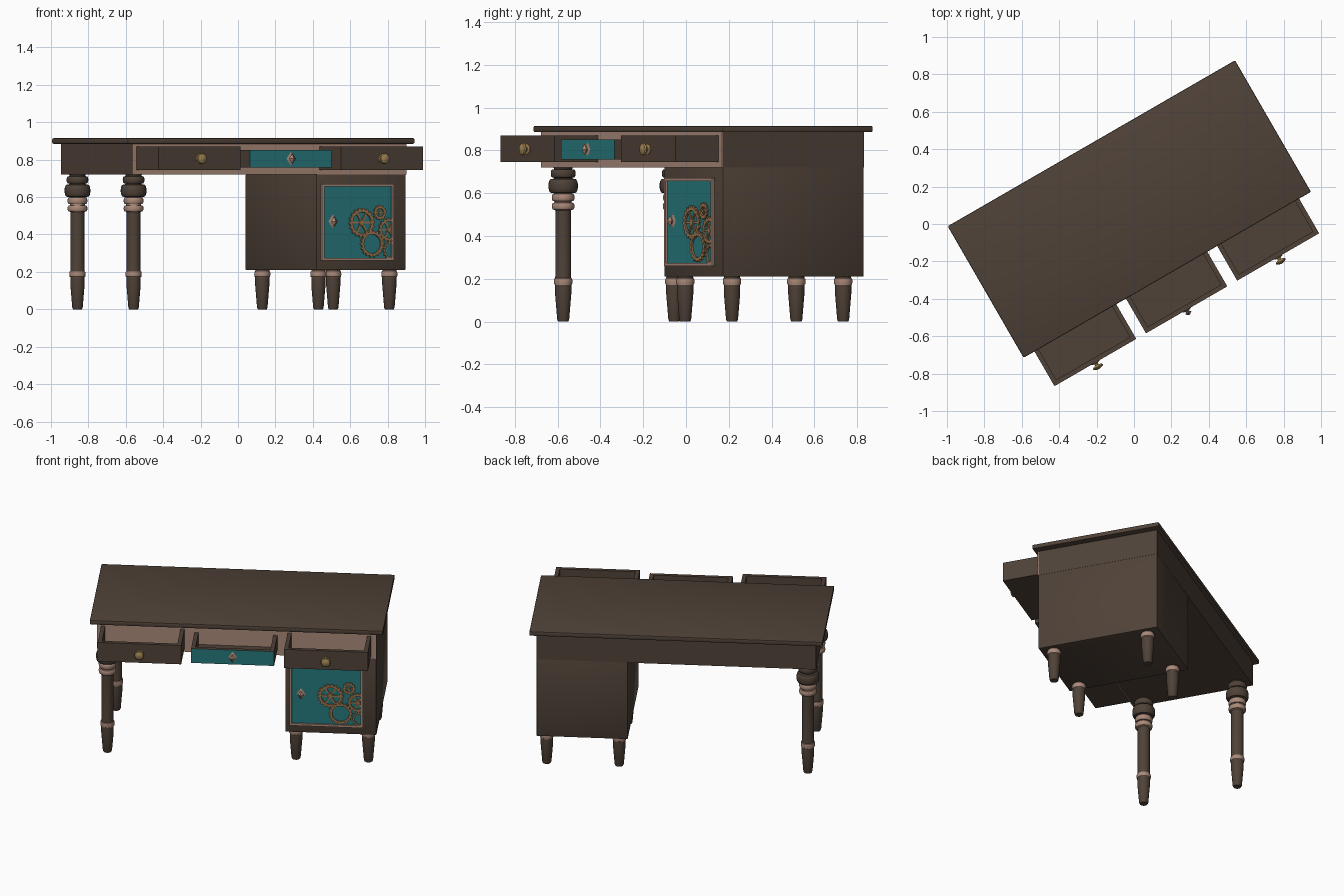
import bpy, bmesh, math
from mathutils import Matrix, Vector

if "Cube" in bpy.data.objects:
    bpy.data.objects.remove(bpy.data.objects["Cube"])

# The whole desk stands turned 30 degrees about z
WORLD = Matrix.Translation((-0.025, 0.08, 0)) @ Matrix.Rotation(math.radians(30), 4, 'Z')


def material(name, rgb):
    m = bpy.data.materials.new(name)
    m.diffuse_color = (*rgb, 1)
    m.use_nodes = True
    m.node_tree.nodes["Principled BSDF"].inputs["Base Color"].default_value = m.diffuse_color
    return m


WOOD = material("dark brown wood", (0.078, 0.054, 0.039))
TEAL = material("teal paint", (0.02, 0.19, 0.205))
TRIM = material("rosy copper trim", (0.40, 0.25, 0.19))
BRONZE = material("bronze gears", (0.32, 0.17, 0.075))
GOLD = material("old gold", (0.36, 0.23, 0.09))


def finish(name, bm, mats, angle=35):
    bmesh.ops.recalc_face_normals(bm, faces=bm.faces[:])
    bm.transform(WORLD)
    me = bpy.data.meshes.new(name)
    bm.to_mesh(me)
    bm.free()
    for m in mats:
        me.materials.append(m)
    me.shade_smooth()
    me.set_sharp_from_angle(angle=math.radians(angle))
    ob = bpy.data.objects.new(name, me)
    bpy.context.collection.objects.link(ob)
    return ob


def add_box(bm, x0, x1, y0, y1, z0, z1):
    mat = Matrix.Translation(((x0 + x1) / 2, (y0 + y1) / 2, (z0 + z1) / 2)) \
        @ Matrix.Diagonal((x1 - x0, y1 - y0, z1 - z0, 1))
    bmesh.ops.create_cube(bm, size=1, matrix=mat)


def box(name, dims, mat, bevel=0.0):
    bm = bmesh.new()
    add_box(bm, *dims)
    if bevel:
        bmesh.ops.bevel(bm, geom=bm.edges[:], offset=bevel, segments=2, affect='EDGES', profile=0.5)
    return finish(name, bm, [mat])


def lathe(name, profile, place, mats, bands=(), sides=24):
    """Turn (radius, height) points about z; faces within the bands get the second colour."""
    bm = bmesh.new()
    rings = [[bm.verts.new((r * math.cos(2 * math.pi * i / sides), r * math.sin(2 * math.pi * i / sides), h))
              for i in range(sides)] for r, h in profile]
    for a, b in zip(rings, rings[1:]):
        for i in range(sides):
            j = (i + 1) % sides
            f = bm.faces.new((a[i], a[j], b[j], b[i]))
            h = f.calc_center_median().z
            f.material_index = int(any(lo < h < hi for lo, hi in bands))
    bm.faces.new(rings[0])
    bm.faces.new(rings[-1])
    bm.transform(place)
    return finish(name, bm, mats, 40)


def bulb(z0, z1, r_neck, r, n=8):
    return [(r_neck + (r - r_neck) * math.sqrt(max(0, math.sin(math.pi * i / n))), z0 + (z1 - z0) * (1 - math.cos(math.pi * i / n)) / 2)
            for i in range(n + 1)]


# Table top, apron, pedestal
box("table_top", (-0.887, 0.887, -0.406, 0.406, 0.885, 0.915), WOOD, 0.007)
box("apron", (-0.845, 0.845, -0.38, 0.38, 0.72, 0.886), WOOD)
box("pedestal", (0.294, 0.845, -0.38, 0.38, 0.21, 0.722), WOOD, 0.004)
box("drawer_surround", (-0.845, 0.845, -0.386, -0.378, 0.72, 0.885), TRIM)


# Open drawers: floor, sides and front
def drawer(name, x0, x1, z0, z1, front_mat):
    yf, yb, t = -0.62, -0.382, 0.025
    bm = bmesh.new()
    outer = (x0, x1, yf, yb)
    inner = (x0 + t, x1 - t, yf + t, yb)

    def ring(d, z):
        return [bm.verts.new(p) for p in ((d[0], d[2], z), (d[1], d[2], z), (d[1], d[3], z), (d[0], d[3], z))]
    rings = [ring(outer, z0), ring(outer, z1), ring(inner, z1), ring(inner, z0 + 0.015)]
    bm.faces.new(rings[0])
    bm.faces.new(rings[3])
    for a, b in zip(rings, rings[1:]):
        for i in range(4):
            j = (i + 1) % 4
            f = bm.faces.new((a[i], a[j], b[j], b[i]))
            if a is rings[0] and i == 0:
                f.material_index = 1
    finish(name, bm, [WOOD, front_mat])


drawer("left_drawer", -0.82, -0.315, 0.745, 0.87, WOOD)
drawer("middle_drawer", -0.255, 0.247, 0.757, 0.852, TEAL)
drawer("right_drawer", 0.308, 0.814, 0.745, 0.87, WOOD)

# Turned legs with copper rings
FOOT = [(0.024, 0), (0.028, 0.01), (0.038, 0.13), (0.038, 0.17)] + bulb(0.172, 0.203, 0.038, 0.043, 6)
TALL = FOOT + [(0.037, 0.21), (0.037, 0.52)] + bulb(0.522, 0.556, 0.04, 0.053) \
    + bulb(0.562, 0.598, 0.04, 0.053) + bulb(0.60, 0.668, 0.045, 0.069) \
    + bulb(0.672, 0.712, 0.042, 0.058) + [(0.045, 0.722)]
BANDS = [(0.171, 0.204), (0.521, 0.599)]
for side, y in (("front", -0.30), ("back", 0.30)):
    lathe(side + "_tall_leg", TALL, Matrix.Translation((-0.789, y, 0)), [WOOD, TRIM], BANDS)
    for n, x in (("inner", 0.352), ("outer", 0.79)):
        lathe(f"{side}_{n}_pedestal_leg", FOOT + [(0.037, 0.212)], Matrix.Translation((x, y, 0)),
              [WOOD, TRIM], BANDS)


# Knobs point to the front
def facing(x, y, z):
    return Matrix.Translation((x, y, z)) @ Matrix.Rotation(math.pi / 2, 4, 'X')


ROUND = [(0.024, 0), (0.024, 0.004), (0.01, 0.008), (0.01, 0.016), (0.024, 0.021), (0.03, 0.027),
         (0.026, 0.034), (0.012, 0.039), (0.003, 0.041)]
DIAMOND = [(0.022, 0), (0.03, 0.003), (0.012, 0.008), (0.012, 0.014), (0.022, 0.019), (0.002, 0.032)]
for n, x in (("left", -0.567), ("right", 0.561)):
    lathe(n + "_drawer_knob", ROUND, facing(x, -0.619, 0.806), [GOLD], sides=12)
stretch = Matrix.Diagonal((0.9, 1.25, 1, 1))
lathe("middle_drawer_knob", DIAMOND, facing(-0.004, -0.619, 0.805) @ stretch, [TRIM], sides=4)
lathe("door_knob", DIAMOND, facing(0.39, -0.385, 0.47) @ stretch, [TRIM], sides=4)

# Cupboard door with a copper frame
DX0, DX1, DZ0, DZ1, W = 0.32, 0.765, 0.26, 0.67, 0.014
box("door_panel", (DX0, DX1, -0.385, -0.378, DZ0, DZ1), TEAL)
bm = bmesh.new()
for d in ((DX0, DX1, DZ0, DZ0 + W), (DX0, DX1, DZ1 - W, DZ1), (DX0, DX0 + W, DZ0 + W, DZ1 - W),
          (DX1 - W, DX1, DZ0 + W, DZ1 - W)):
    add_box(bm, d[0], d[1], -0.395, -0.378, d[2], d[3])
finish("door_frame", bm, [TRIM])


# Gears: toothed ring, hub and spokes, trimmed at the door frame
def gear(name, x, z, r, teeth, spokes, inner, y):
    bm = bmesh.new()
    n, t = teeth * 4, 0.009
    loops = []
    for dep in (0, t):
        for is_outer in (True, False):
            loop = []
            for i in range(n):
                rad = (r if i % 4 < 2 else r * 0.88) if is_outer else r * inner
                a = 2 * math.pi * i / n
                loop.append(bm.verts.new((rad * math.cos(a), -dep, rad * math.sin(a))))
            loops.append(loop)
    bo, bi, fo, fi = loops
    for a, b in ((bo, bi), (fo, fi), (bo, fo), (bi, fi)):
        for i in range(n):
            j = (i + 1) % n
            bm.faces.new((a[i], a[j], b[j], b[i]))
    if spokes:
        bmesh.ops.create_cone(bm, cap_ends=True, segments=16, radius1=r * 0.24, radius2=r * 0.2, depth=t,
                              matrix=Matrix.Translation((0, -t / 2, 0)) @ Matrix.Rotation(math.pi / 2, 4, 'X'))
    for s in range(spokes):
        m = Matrix.Rotation(2 * math.pi * s / spokes, 4, 'Y') @ Matrix.Translation((r * 0.45, -t * 0.4, 0)) \
            @ Matrix.Diagonal((r * 0.62, t * 0.7, r * 0.13, 1))
        bmesh.ops.create_cube(bm, size=1, matrix=m)
    bm.transform(Matrix.Translation((x, y, z)))
    bmesh.ops.bisect_plane(bm, geom=bm.verts[:] + bm.edges[:] + bm.faces[:], plane_co=Vector((DX1 - W, 0, 0)),
                           plane_no=Vector((1, 0, 0)), clear_outer=True)
    finish(name, bm, [BRONZE])


gear("large_gear", 0.568, 0.463, 0.08, 18, 6, 0.7, -0.385)
gear("small_gear", 0.68, 0.517, 0.04, 12, 4, 0.55, -0.385)
gear("lower_gear", 0.63, 0.35, 0.073, 18, 0, 0.7, -0.388)
gear("edge_gear", 0.735, 0.425, 0.065, 16, 6, 0.68, -0.385)
gear("corner_gear", 0.748, 0.315, 0.05, 14, 0, 0.7, -0.386)
